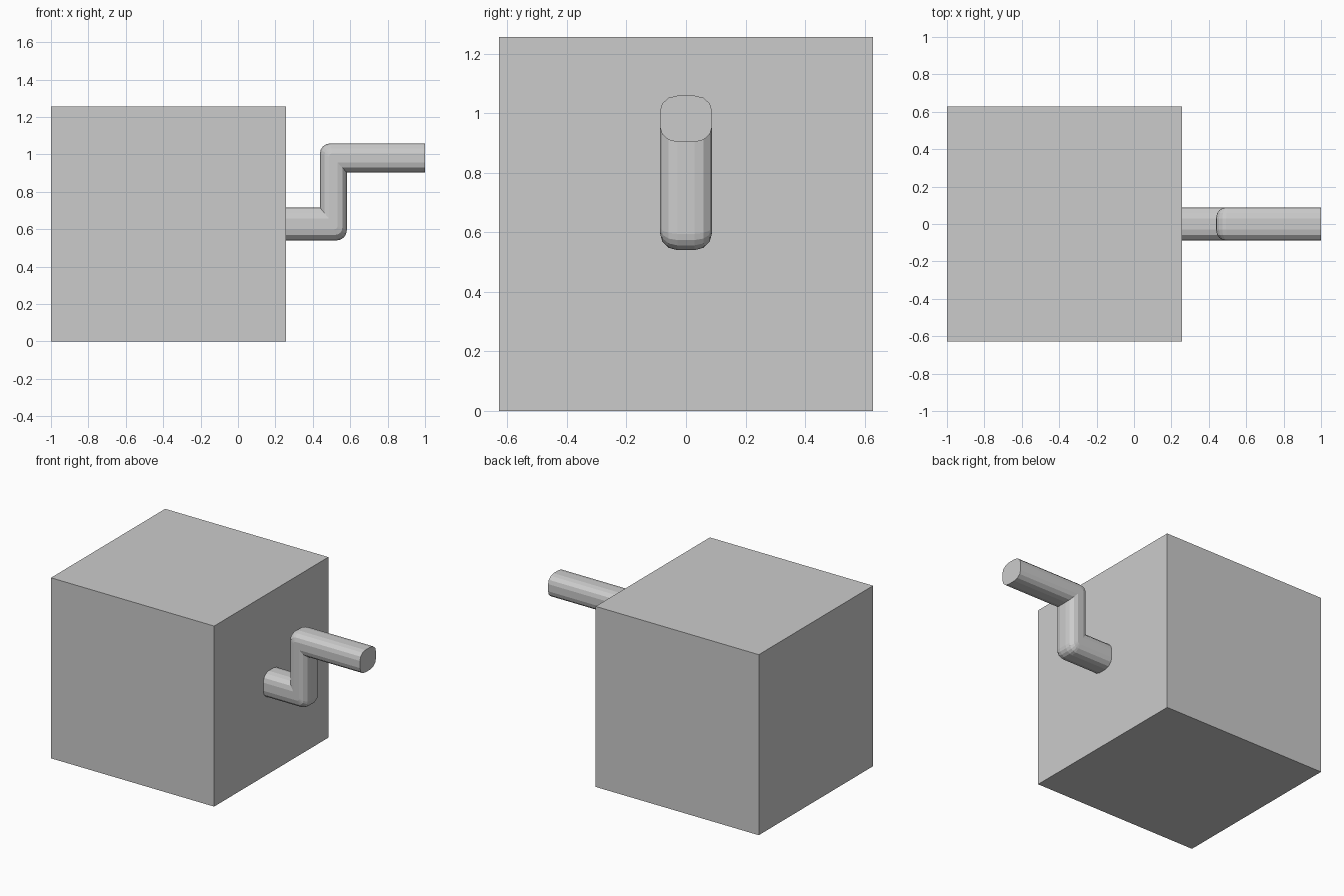
import bpy, bmesh
from math import sin, cos, pi

if "Cube" in bpy.data.objects:
    bpy.data.objects.remove(bpy.data.objects["Cube"])

FACE_X = 0.256
Y_HALF = 0.088


def make_object(name, bm):
    bmesh.ops.recalc_face_normals(bm, faces=bm.faces)
    mesh = bpy.data.meshes.new(name)
    bm.to_mesh(mesh)
    bm.free()
    obj = bpy.data.objects.new(name, mesh)
    bpy.context.collection.objects.link(obj)
    return obj


# Box body
bm = bmesh.new()
bmesh.ops.create_cube(bm, size=1.256)
bmesh.ops.translate(bm, verts=bm.verts, vec=(FACE_X - 0.628, 0, 0.628))
make_object("box_body", bm)

# Crank section: 16-sided rounded square, u in the crank plane and v along y
FLAT = 0.32
section = []
for q, (su, sv) in enumerate([(1, 1), (-1, 1), (-1, -1), (1, -1)]):
    for i in range(4):
        a = q * pi / 2 + i * pi / 6
        section.append((su * FLAT + (1 - FLAT) * cos(a),
                        sv * FLAT + (1 - FLAT) * sin(a)))


# Mitred corner whose outer side is rounded and inner side stays sharp
def corner_rings(cx, cz, hx, hz, d_in, d_out, outer, steps=4, radius=0.055):
    rings = []
    for k in range(steps + 1):
        t = k / steps * pi / 2
        ring = []
        for u, v in section:
            r = radius * max(0, u * outer)
            x = cx - u * hx + r * (d_out[0] * (1 - cos(t)) - d_in[0] * (1 - sin(t)))
            z = cz + u * hz + r * (d_out[1] * (1 - cos(t)) - d_in[1] * (1 - sin(t)))
            ring.append((x, v * Y_HALF, z))
        rings.append(ring)
    return rings


def end_ring(x, cz, hz):
    return [(x, v * Y_HALF, cz + u * hz) for u, v in section]


# Crank handle: out of the box, up, then out again
rings = [end_ring(FACE_X - 0.004, 0.628, 0.088)]
rings += corner_rings(0.51, 0.628, 0.072, 0.088, (1, 0), (0, 1), -1)
rings += corner_rings(0.51, 0.981, 0.072, 0.078, (0, 1), (1, 0), 1)
rings += [end_ring(1.0, 0.981, 0.078)]

bm = bmesh.new()
loops = [[bm.verts.new(p) for p in ring] for ring in rings]
n = len(section)
for a, b in zip(loops, loops[1:]):
    for i in range(n):
        j = (i + 1) % n
        bm.faces.new((a[i], a[j], b[j], b[i]))
bm.faces.new(loops[0])
bm.faces.new(loops[-1])
bmesh.ops.remove_doubles(bm, verts=bm.verts, dist=0.0005)
make_object("crank_handle", bm)
